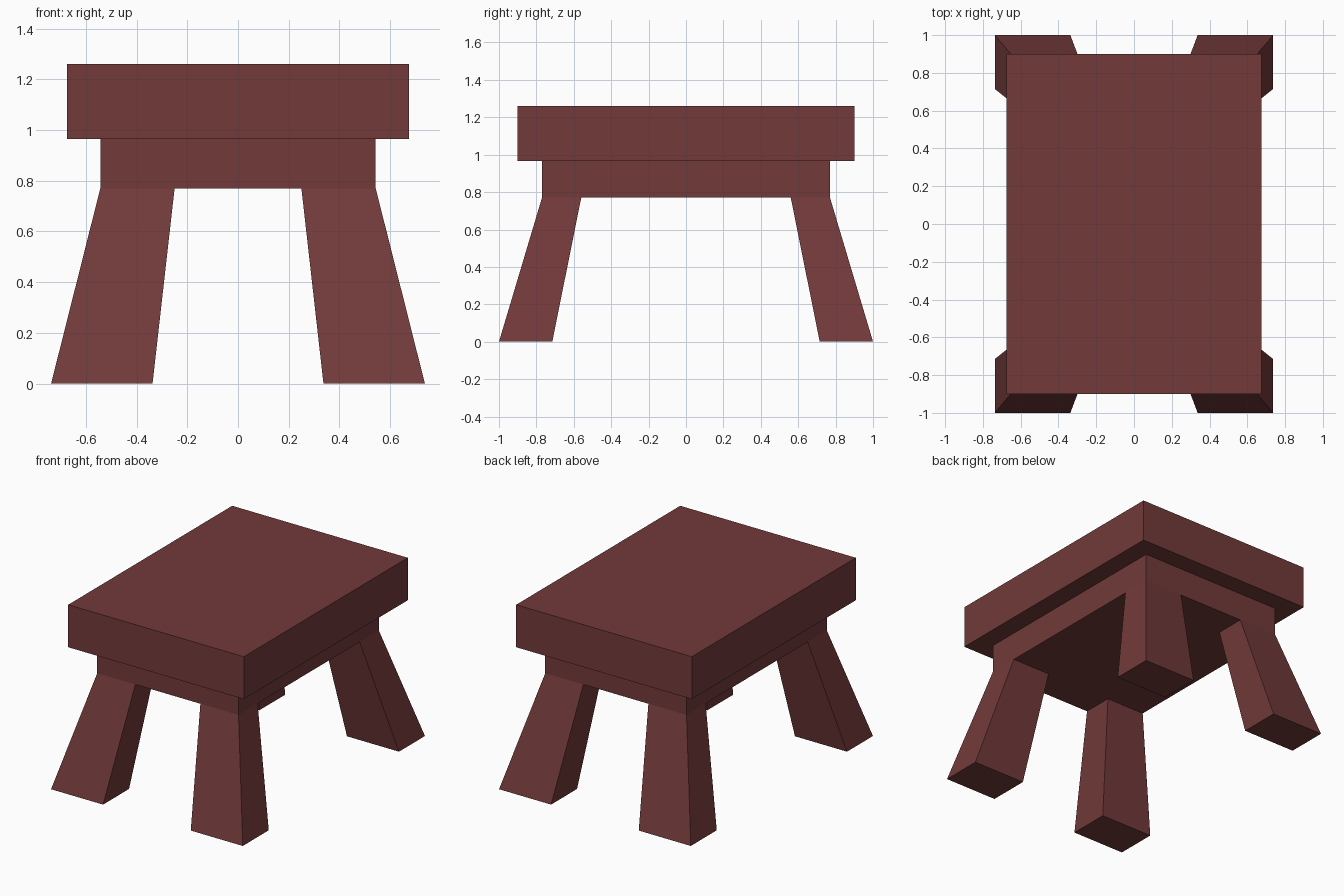
import bpy

if "Cube" in bpy.data.objects:
    bpy.data.objects.remove(bpy.data.objects["Cube"])

wood = bpy.data.materials.new("dark_red_wood")
wood.diffuse_color = (0.17, 0.042, 0.042, 1.0)
wood.use_nodes = True
wood.node_tree.nodes["Principled BSDF"].inputs["Base Color"].default_value = wood.diffuse_color


def prism(name, bottom, top):
    """Six-sided block between two level rectangles (x0, x1, y0, y1, z)."""
    verts = []
    for x0, x1, y0, y1, z in (bottom, top):
        verts += [(x0, y0, z), (x1, y0, z), (x1, y1, z), (x0, y1, z)]
    faces = [(3, 2, 1, 0), (4, 5, 6, 7)]
    faces += [(i, (i + 1) % 4, (i + 1) % 4 + 4, i + 4) for i in range(4)]
    mesh = bpy.data.meshes.new(name)
    mesh.from_pydata(verts, [], faces)
    mesh.materials.append(wood)
    obj = bpy.data.objects.new(name, mesh)
    bpy.context.collection.objects.link(obj)
    return obj


def block(name, hx, hy, z0, z1):
    return prism(name, (-hx, hx, -hy, hy, z0), (-hx, hx, -hy, hy, z1))


# Thick seat slab and the narrower apron below it
block("seat", 0.675, 0.90, 0.965, 1.26)
block("apron", 0.543, 0.77, 0.77, 0.965)

# Four splayed legs, wider at the foot, flush with the apron corners
for sy, end in ((-1, "front"), (1, "back")):
    for sx, side in ((-1, "left"), (1, "right")):
        def rect(xa, xb, ya, yb, z):
            return (*sorted((sx * xa, sx * xb)), *sorted((sy * ya, sy * yb)), z)
        prism(f"{end}_{side}_leg",
              rect(0.337, 0.737, 0.715, 1.0, 0.0),
              rect(0.25, 0.543, 0.56, 0.77, 0.77))
